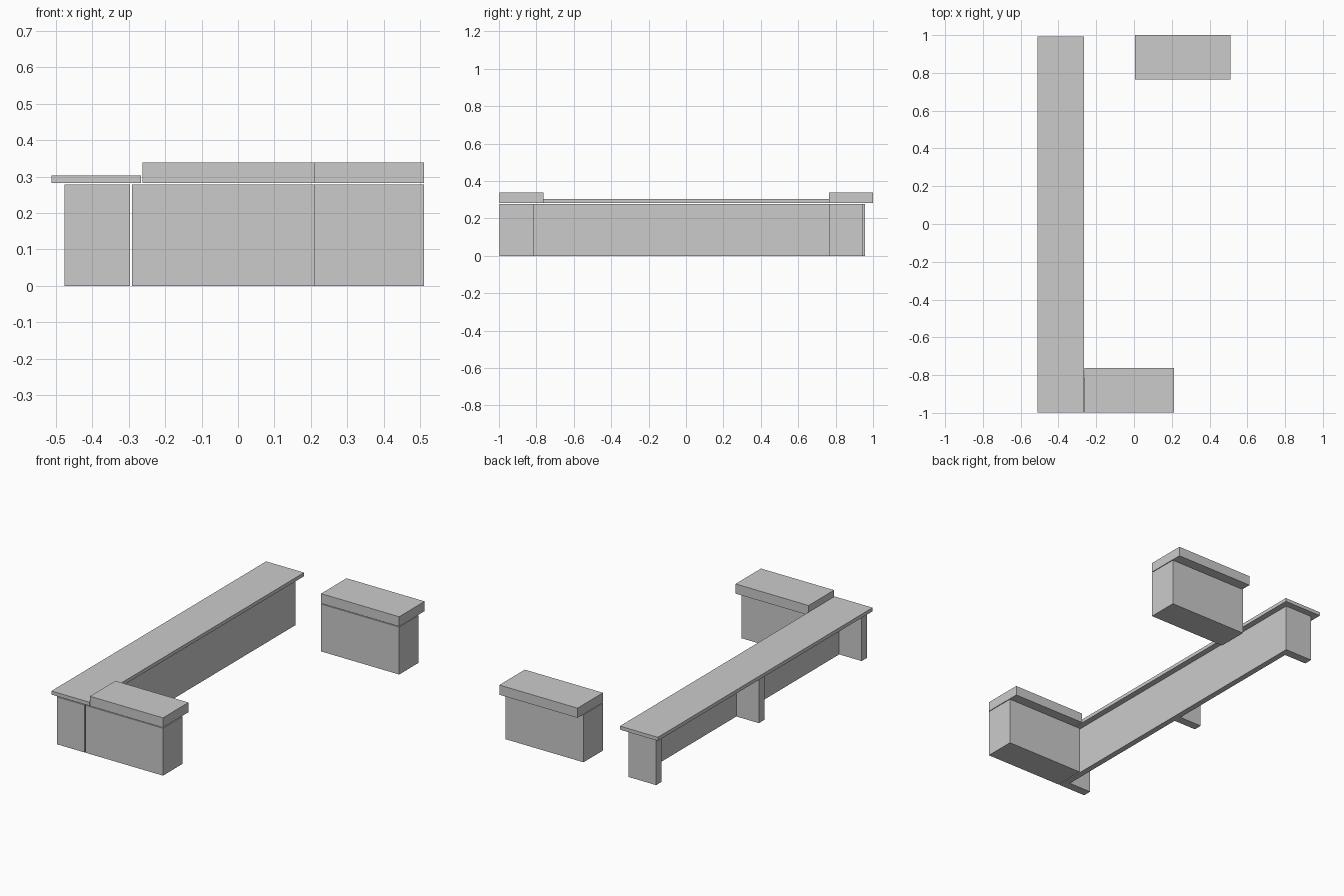
import bpy, bmesh

if "Cube" in bpy.data.objects:
    bpy.data.objects.remove(bpy.data.objects["Cube"])


def prism(name, outline, z0, z1):
    """Extrude a flat xy outline from z0 up to z1."""
    bm = bmesh.new()
    face = bm.faces.new([bm.verts.new((x, y, z0)) for x, y in outline])
    top = bmesh.ops.extrude_face_region(bm, geom=[face])["geom"]
    for v in top:
        if isinstance(v, bmesh.types.BMVert):
            v.co.z = z1
    bmesh.ops.recalc_face_normals(bm, faces=bm.faces)
    mesh = bpy.data.meshes.new(name)
    bm.to_mesh(mesh)
    bm.free()
    obj = bpy.data.objects.new(name, mesh)
    bpy.context.collection.objects.link(obj)
    return obj


def box(name, x0, x1, y0, y1, z0, z1):
    return prism(name, [(x0, y0), (x1, y0), (x1, y1), (x0, y1)], z0, z1)


BASE_TOP, CAP_BOTTOM = 0.278, 0.282

# Long counter top
box("counter_top", -0.512, -0.266, -0.998, 0.992, CAP_BOTTOM, 0.303)

# Counter support: long front panel with three ribs behind it, as one comb outline
panel_x, inner_x, rib_x = -0.297, -0.331, -0.477
outline = [(panel_x, 0.958), (panel_x, -0.998)]
for y0, y1 in [(-0.998, -0.947), (-0.044, 0.006), (0.908, 0.958)]:
    outline += [(inner_x, y0), (rib_x, y0), (rib_x, y1), (inner_x, y1)]
# the outer ribs are flush with the panel ends
outline = [p for p in outline if p not in [(inner_x, -0.998), (inner_x, 0.958)]]
prism("counter_support", outline, 0, BASE_TOP)

# Front end block, joined to the counter
box("front_block_base", -0.291, 0.212, -0.998, -0.816, 0, BASE_TOP)
box("front_block_cap", -0.262, 0.212, -0.998, -0.762, CAP_BOTTOM, 0.339)

# Separate rear block
box("rear_block_base", 0.004, 0.511, 0.764, 0.944, 0, BASE_TOP)
box("rear_block_cap", 0.004, 0.511, 0.764, 1.0, CAP_BOTTOM, 0.339)
